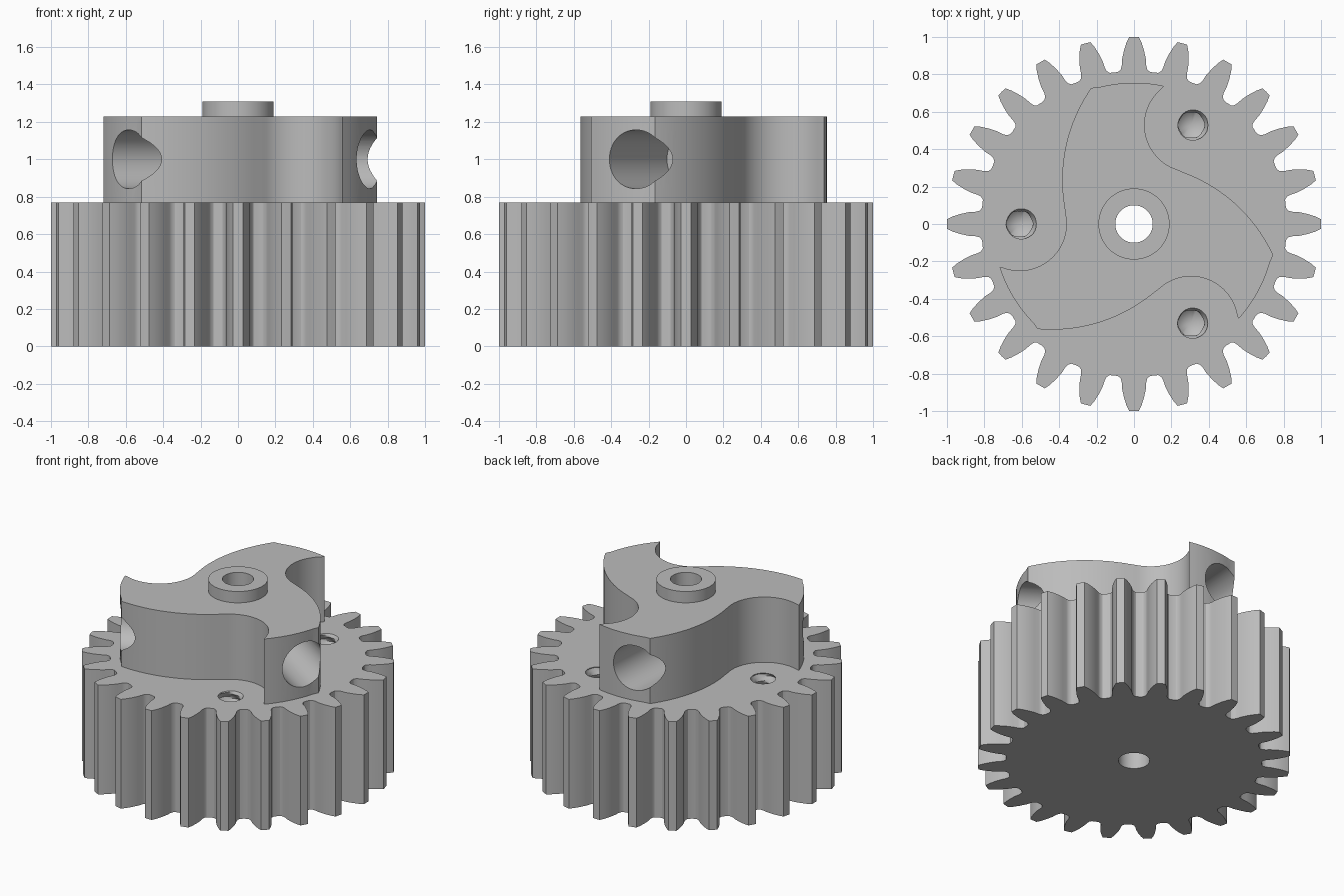
import bpy, bmesh
from math import sin, cos, pi, radians, hypot, atan2
from mathutils import Matrix, Vector

cube = bpy.data.objects.get("Cube")
if cube:
    bpy.data.objects.remove(cube, do_unlink=True)

GEAR_TOP, ROTOR_TOP, BOSS_TOP = 0.77, 1.23, 1.31
BORE, TEETH = 0.1, 24

grey = bpy.data.materials.new("plain_grey")
grey.use_nodes = True
colour = (0.5, 0.5, 0.5, 1)
grey.diffuse_color = colour
grey.node_tree.nodes["Principled BSDF"].inputs["Base Color"].default_value = colour


def polar(r, deg):
    return (r * cos(radians(deg)), r * sin(radians(deg)))


def arc(centre, r, start, end, n):
    """Points along an arc, both ends included."""
    pts = [polar(r, start + (end - start) * i / n) for i in range(n + 1)]
    return [(centre[0] + x, centre[1] + y) for x, y in pts]


def spin(pts, deg):
    c, s = cos(radians(deg)), sin(radians(deg))
    return [(x * c - y * s, x * s + y * c) for x, y in pts]


def finish(name, bm):
    bmesh.ops.recalc_face_normals(bm, faces=bm.faces)
    mesh = bpy.data.meshes.new(name)
    bm.to_mesh(mesh)
    bm.free()
    mesh.materials.append(grey)
    obj = bpy.data.objects.new(name, mesh)
    bpy.context.collection.objects.link(obj)
    return obj


def extrude(name, outline, z0, z1):
    bm = bmesh.new()
    face = bm.faces.new([bm.verts.new((x, y, z0)) for x, y in outline])
    up = bmesh.ops.extrude_face_region(bm, geom=[face])["geom"]
    bmesh.ops.translate(bm, vec=(0, 0, z1 - z0),
                        verts=[v for v in up if isinstance(v, bmesh.types.BMVert)])
    return finish(name, bm)


def cylinder(name, r, length, matrix):
    bm = bmesh.new()
    bmesh.ops.create_cone(bm, cap_ends=True, segments=64, radius1=r, radius2=r,
                          depth=length, matrix=matrix)
    return finish(name, bm)


def threaded_cutter(x, y, top, depth):
    """Screw hole shape: one helical groove and a conical drill point."""
    bm = bmesh.new()
    pitch, per_turn, seg = 0.08, 6, 32
    rows = int(depth / pitch * per_turn)
    rings = []
    for k in range(rows + 1):
        z = top + 0.02 - k * pitch / per_turn
        ring = []
        for i in range(seg):
            phase = ((z - top) / pitch - i / seg) % 1
            r = 0.067 + 0.027 * abs(2 * phase - 1)
            a = 2 * pi * i / seg
            ring.append(bm.verts.new((x + r * cos(a), y + r * sin(a), z)))
        rings.append(ring)
    bm.faces.new(rings[0])
    point = bm.verts.new((x, y, z - 0.06))
    for i in range(seg):
        j = (i + 1) % seg
        for a, b in zip(rings, rings[1:]):
            bm.faces.new((a[i], a[j], b[j], b[i]))
        bm.faces.new((rings[-1][i], rings[-1][j], point))
    return finish("screw_hole_cutter", bm)


def cut(obj, cutters):
    bpy.context.view_layer.objects.active = obj
    for cutter in cutters:
        cutter.hide_render = True
        mod = obj.modifiers.new("cut", "BOOLEAN")
        mod.operation, mod.solver, mod.object = "DIFFERENCE", "EXACT", cutter
        bpy.ops.object.modifier_apply(modifier=mod.name)
        bpy.data.objects.remove(cutter, do_unlink=True)


def bore_cutter():
    return cylinder("bore_cutter", BORE, 4, Matrix.Identity(4))


# Gear: half a tooth as (radius, degrees from tooth centre), mirrored and repeated
half = [(1.0, 1.5), (0.97, 2.4), (0.93, 3.3), (0.885, 4.1), (0.85, 4.4),
        (0.83, 4.9), (0.819, 5.8)]
tooth = [polar(r, -a) for r, a in reversed(half)] + [polar(1, 0)]
tooth += [polar(r, a) for r, a in half] + [polar(0.816, 180 / TEETH)]
outline = [p for i in range(TEETH) for p in spin(tooth, i * 360 / TEETH)]
gear = extrude("gear", outline, 0, GEAR_TOP)

# Three-lobed rotor: rim arc, convex back and concave pocket around each screw
pocket, back = (0.305, -0.53), (-0.44, 0.29)
lobe = arc((0, 0), 0.755, 197.8, 227.3, 10)[:-1]
lobe += arc(back, 0.855, 264.9, 312.2, 20)[:-1]
lobe += arc(pocket, 0.25, 132.2, 5, 28)[:-1]
outline = [p for i in range(3) for p in spin(lobe, i * 120)]
rotor = extrude("rotor", outline, GEAR_TOP, ROTOR_TOP)

# Raised boss around the bore
boss = cylinder("boss", 0.19, BOSS_TOP - ROTOR_TOP,
                Matrix.Translation((0, 0, (BOSS_TOP + ROTOR_TOP) / 2)))

# Threaded screw holes in the gear, one in each pocket
screws = [threaded_cutter(*spin([pocket], i * 120)[0], GEAR_TOP, 0.5) for i in range(3)]
cut(gear, screws + [bore_cutter()])

# Round blind holes running into each lobe from its rim
pockets = []
for i in range(3):
    turn = Matrix.Rotation(radians(i * 120 - 33.7), 4, "Z")
    place = Matrix.Translation((0.7, 0.168 * -1 * -1, 1.0))
    lay = Matrix.Rotation(pi / 2, 4, "Y")
    pockets.append(cylinder("lobe_hole_cutter", 0.157, 1.0, turn @ place @ lay))
cut(rotor, pockets + [bore_cutter()])
cut(boss, [bore_cutter()])

# Smooth the curved walls and keep the rims crisp
for obj in (gear, rotor, boss):
    bpy.ops.object.select_all(action="DESELECT")
    obj.select_set(True)
    bpy.context.view_layer.objects.active = obj
    bpy.ops.object.shade_smooth_by_angle(angle=radians(30))
